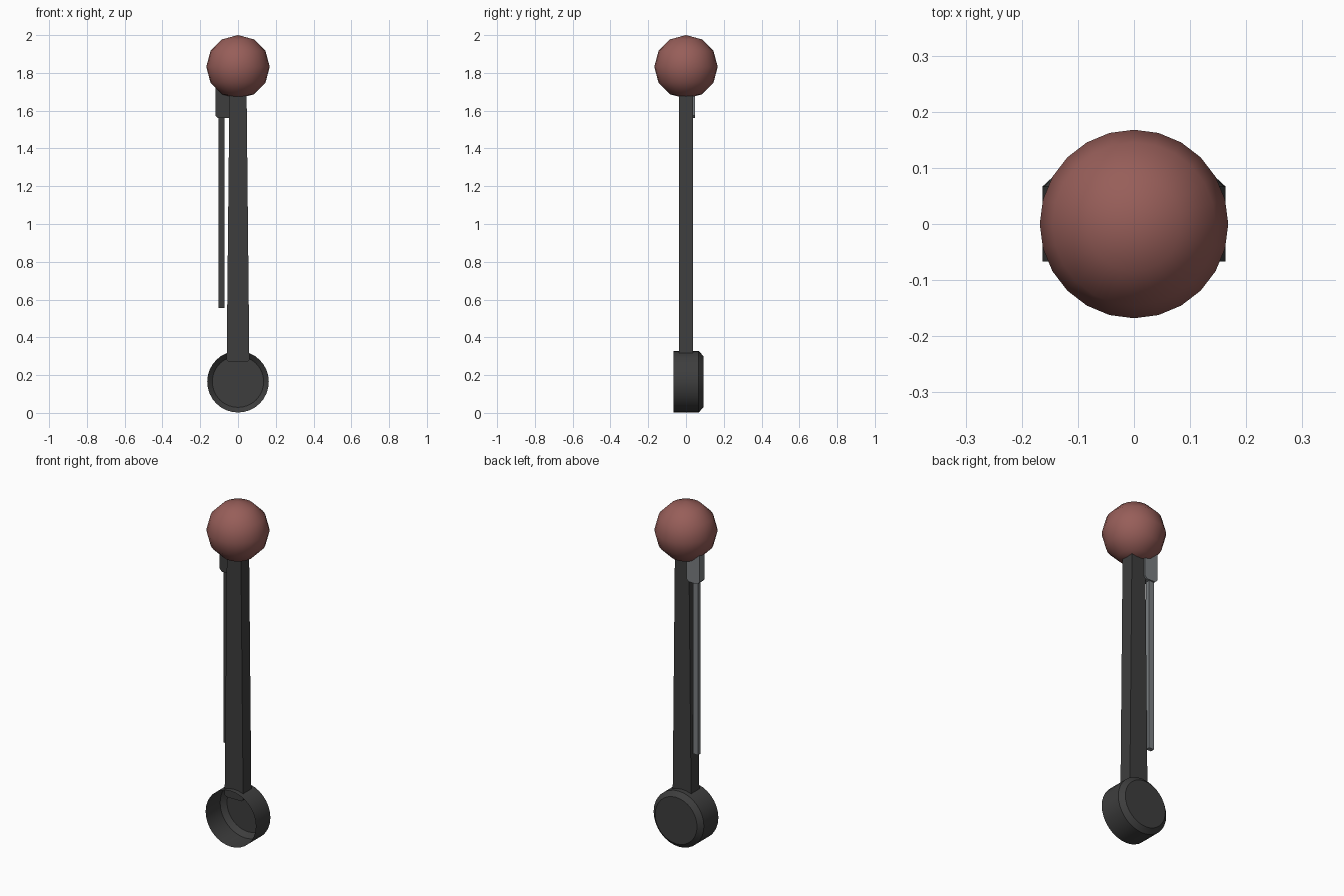
import bpy, bmesh, math

if "Cube" in bpy.data.objects:
    bpy.data.objects.remove(bpy.data.objects["Cube"])


def material(name, rgb):
    m = bpy.data.materials.new(name)
    m.diffuse_color = (*rgb, 1)
    m.use_nodes = True
    m.node_tree.nodes["Principled BSDF"].inputs["Base Color"].default_value = m.diffuse_color
    return m


DARK = material("dark metal", (0.048, 0.048, 0.048))
GREY = material("grey steel", (0.195, 0.209, 0.22))
RED = material("dull red", (0.31, 0.112, 0.1))


def finish(name, bm, mats, angle=None):
    bmesh.ops.recalc_face_normals(bm, faces=bm.faces)
    me = bpy.data.meshes.new(name)
    bm.to_mesh(me)
    bm.free()
    ob = bpy.data.objects.new(name, me)
    bpy.context.collection.objects.link(ob)
    for m in mats:
        me.materials.append(m)
    if angle:
        bpy.ops.object.select_all(action='DESELECT')
        ob.select_set(True)
        bpy.context.view_layer.objects.active = ob
        bpy.ops.object.shade_smooth_by_angle(angle=math.radians(angle))
    return ob


def box(x0, x1, y0, y1, z0, z1):
    bm = bmesh.new()
    bmesh.ops.create_cube(bm, size=1)
    for v in bm.verts:
        v.co = ((x0 + x1) / 2 + v.co.x * (x1 - x0),
                (y0 + y1) / 2 + v.co.y * (y1 - y0),
                (z0 + z1) / 2 + v.co.z * (z1 - z0))
    return bm


def bevel_bottom(bm, z0, size):
    # cut the two lower corners that run along y
    edges = [e for e in bm.edges if all(v.co.z < z0 + 0.001 for v in e.verts)
             and abs(e.verts[0].co.y - e.verts[1].co.y) > 0.001]
    bmesh.ops.bevel(bm, geom=edges, offset=size, segments=1, affect='EDGES', profile=0.5)


# ball knob
bm = bmesh.new()
bmesh.ops.create_uvsphere(bm, u_segments=24, v_segments=6, radius=0.168)
bmesh.ops.translate(bm, verts=bm.verts, vec=(0, 0, 1.832))
finish("ball_knob", bm, [RED], 60)

# tapered lever arm, wider at the foot
bm = box(-0.06, 0.06, -0.038, 0.038, 0.27, 1.74)
for v in bm.verts:
    if v.co.z > 1:
        v.co.x *= 0.75
bevel_bottom(bm, 0.27, 0.01)
finish("lever_arm", bm, [DARK])

# pivot cup: thin open shell, open to the front, chamfered closed back
bm = bmesh.new()
N = 32
rings = []
for y, r in ((-0.067, 0.163), (0.067, 0.163), (0.092, 0.136)):
    rings.append([bm.verts.new((r * math.cos(2 * math.pi * i / N), y,
                                0.165 + r * math.sin(2 * math.pi * i / N)))
                  for i in range(N)])
for a, b in zip(rings, rings[1:]):
    for i in range(N):
        bm.faces.new((a[i], a[(i + 1) % N], b[(i + 1) % N], b[i]))
bm.faces.new(rings[-1])
finish("pivot_cup", bm, [DARK], 30)


def steel_part(name, bm):
    # steel with a dark front face
    ob = finish(name, bm, [GREY, DARK])
    for p in ob.data.polygons:
        p.material_index = 1 if p.normal.y < -0.5 else 0


# release rod beside the arm
steel_part("release_rod", box(-0.104, -0.071, 0.013, 0.038, 0.555, 1.6))

# release grip under the knob
bm = box(-0.12, -0.035, 0.0, 0.047, 1.56, 1.74)
bevel_bottom(bm, 1.56, 0.015)
steel_part("release_grip", bm)
